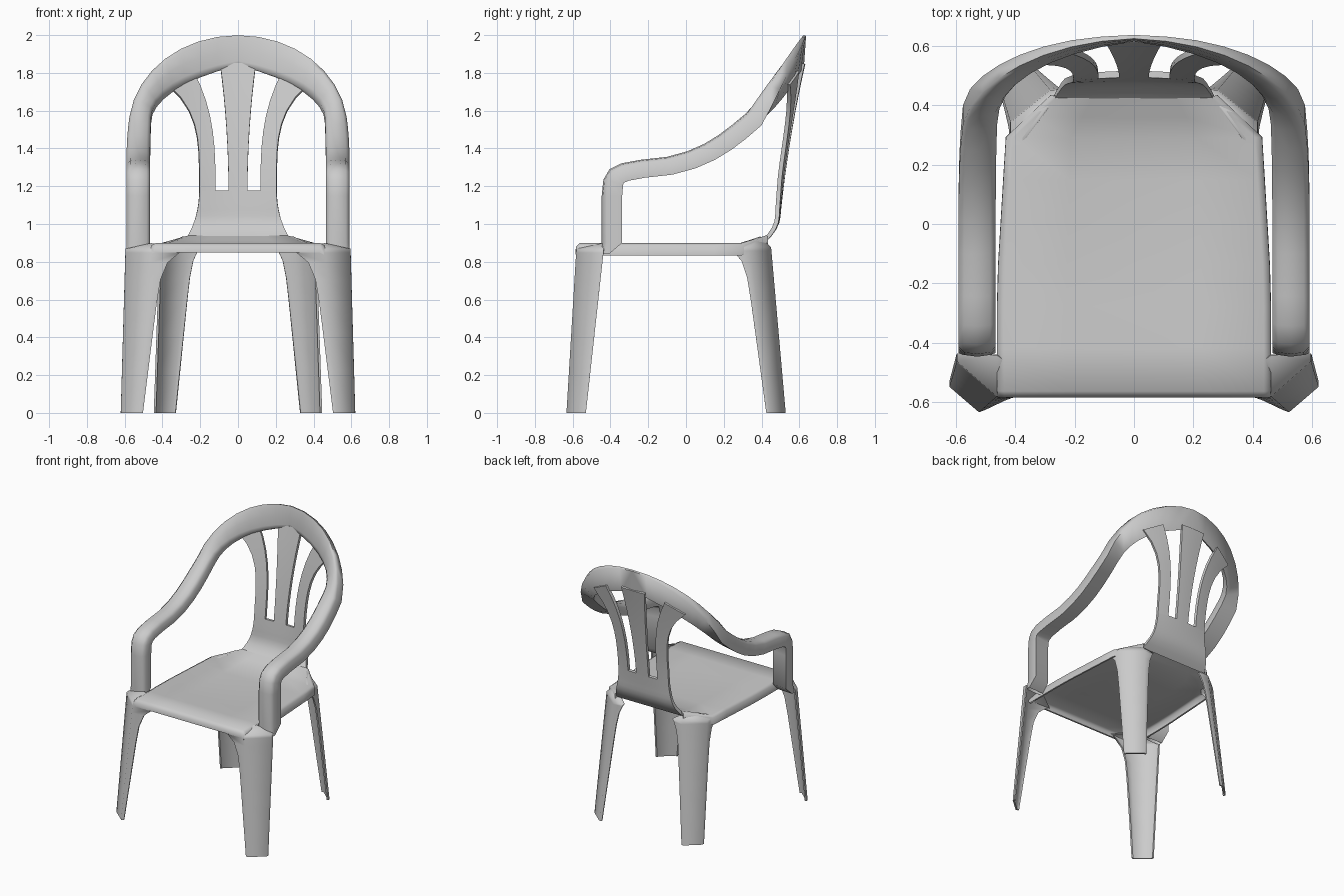
import bpy
import bmesh
import math
from mathutils import Vector
from mathutils.geometry import interpolate_bezier

default_cube = bpy.data.objects.get("Cube")
if default_cube:
    bpy.data.objects.remove(default_cube, do_unlink=True)

plastic = bpy.data.materials.new("light grey plastic")
plastic.use_nodes = True
colour = (0.6, 0.6, 0.6, 1)
plastic.diffuse_color = colour
plastic.node_tree.nodes["Principled BSDF"].inputs["Base Color"].default_value = colour


def apply_modifier(part, kind, **settings):
    modifier = part.modifiers.new(kind, kind)
    for setting, value in settings.items():
        setattr(modifier, setting, value)
    bpy.ops.object.modifier_apply(modifier=modifier.name)


def loft(name, rows, thickness, mirrored):
    """Skin rows of points; a thickness turns the skin into a moulded shell."""
    mesh = bpy.data.meshes.new(name)
    shell = bmesh.new()
    grid = [[shell.verts.new(point) for point in row] for row in rows]
    for low, high in zip(grid, grid[1:]):
        for a, b, c, d in zip(low, low[1:], high[1:], high):
            shell.faces.new((a, b, c, d))
    bmesh.ops.remove_doubles(shell, verts=shell.verts, dist=0.001)
    bmesh.ops.recalc_face_normals(shell, faces=shell.faces)
    shell.to_mesh(mesh)
    shell.free()
    mesh.materials.append(plastic)
    part = bpy.data.objects.new(name, mesh)
    bpy.context.collection.objects.link(part)
    bpy.ops.object.select_all(action="DESELECT")
    part.select_set(True)
    bpy.context.view_layer.objects.active = part
    if mirrored:
        apply_modifier(part, "MIRROR")
    if thickness:
        apply_modifier(part, "SOLIDIFY", thickness=thickness, offset=0)
    bpy.ops.object.shade_smooth_by_angle(angle=math.radians(75))


def fractions(count):
    return [step / count for step in range(count + 1)]


# Seat: flat shell with a shallow hollow, side skirts and a rolled front lip
seat_height = 0.893
seat_front = -0.56
corner_start = 0.29


def seat_row(y, drop=0.0):
    behind = max(0, y - corner_start)
    half = 0.455 - 0.06 * max(0, y + 0.2) - behind
    z = seat_height + behind * 0.3 - drop
    hollow = 0 if drop else 0.02 * max(0, 1 - (y / 0.45) ** 2)
    skirt = 0.01 if drop else 0.06
    right = [Vector((half, y, z - skirt)), Vector((half, y, z - 0.01)),
             Vector((half - 0.02, y, z)), Vector((half / 2, y, z - hollow))]
    return right + [Vector((-point.x, point.y, point.z)) for point in reversed(right)]


lip = seat_front - 0.018
seat_rows = [seat_row(lip, 0.045), seat_row(lip, 0.018)]
seat_rows += [seat_row(seat_front + t * (corner_start - seat_front)) for t in fractions(6)]
seat_rows += [seat_row(corner_start + t * 0.14) for t in fractions(2)[1:]]
loft("seat", seat_rows, 0.012, mirrored=False)


# Backrest: one leaning curved sheet, split into three slats above a lower panel
def on_back(x, z):
    above = max(0, z - 1.05)
    below = max(0, 1.05 - z)
    lean = 0.49 + 0.1 * above + 0.08 * above ** 2 - 4 * below ** 2
    wrap = 0.4 * x * x * min(1, max(0, z - 0.93) * 3)
    return Vector((x, lean - wrap, z))


def back_strip(name, left_edge, right_edge, columns, mirrored):
    rows = []
    for t in fractions(8):
        left, right = Vector(left_edge(t)), Vector(right_edge(t))
        rows.append([on_back(*left.lerp(right, s)) for s in fractions(columns)])
    loft(name, rows, 0.022, mirrored)


def panel_edge(side):
    return lambda t: (side * (0.205 + 0.07 * (1 - t) ** 2), 0.91 + 0.265 * t)


def centre_edge(side):
    return lambda t: (side * (0.05 + 0.045 * t ** 2), 1.17 + 0.68 * t)


back_strip("backrest_panel", panel_edge(-1), panel_edge(1), 8, False)
back_strip("centre_slat", centre_edge(-1), centre_edge(1), 4, False)
back_strip("side_slats", lambda t: (0.12 + 0.12 * t ** 3, 1.17 + 0.64 * t),
           lambda t: (0.205 + 0.17 * t ** 4, 1.17 + 0.57 * t), 3, True)

# Arms and top rim: post, bend, rising arm and arch in one continuous path
post_y = -0.44
post_heights = (0.84, 0.9)
arm_front = (-0.1, 1.35)
arm_back = (0.32, 1.58)
bend = ((post_y, 1.15), (post_y, 1.32), (-0.38, 1.32), arm_front)
rise = (arm_front, (0.1, 1.39), (0.2, 1.48), arm_back)


def rim_edge(x, arch_x, arch_handles, arch_top):
    points = [Vector((x, post_y, z)) for z in post_heights]
    for section, end_x in ((bend, x), (rise, arch_x)):
        controls = [Vector((across, *point))
                    for across, point in zip((x, x, x, end_x), section)]
        points += interpolate_bezier(*controls, 6)[:-1]
    start = Vector((arch_x, *arm_back))
    low, high = map(Vector, arch_handles)
    return points + interpolate_bezier(start, low, high, Vector(arch_top), 9)


outer_edge = rim_edge(0.59, 0.575, [(0.535, 0.47, 1.82), (0.3, 0.61, 2)], (0, 0.62, 2))
inner_edge = rim_edge(0.465, 0.46, [(0.46, 0.46, 1.67), (0.3, 0.57, 1.78)],
                      (0, 0.612, 1.84))

# The crowned solid band is deep along the arms and thins out towards the arch
rim_rows = []
last = len(outer_edge) - 1
for i, (outer, inner) in enumerate(zip(outer_edge, inner_edge)):
    path = (outer_edge[min(i + 1, last)] - outer_edge[max(i - 1, 0)]).normalized()
    depth = min(0.09, 0.09 - 0.1 * (outer.z - 1.6)) if i else 0.02
    skirt = Vector((0, path.z, -path.y)) * depth + Vector((0, 0.012, 0))
    section = [outer + skirt, outer + skirt * 0.2, outer.lerp(inner, 0.15),
               outer.lerp(inner, 0.5) - skirt * 0.06, outer.lerp(inner, 0.85),
               inner + skirt * 0.2, inner + skirt * 0.8]
    rim_rows.append(section + section[:1])
loft("arms_and_top_rim", rim_rows, 0, mirrored=True)


# Legs: splayed channels with a wide diagonal face, the returns flaring into the seat
def legs(name, foot, top, height, growth, flare, seat_corner):
    rows = []
    for step in fractions(7):
        u = 1 - (1 - step) ** 2
        side, end = [Vector(low).lerp(Vector(high), u) for low, high in zip(foot, top)]
        inset = Vector((0.015, 0.015)) + Vector(growth) * u + Vector(flare) * u ** 16
        side_return = (side.x, side.y - math.copysign(inset.y, side.y))
        end_return = (end.x - inset.x, end.y * 0.99)
        rows.append([(x, y, height * u) for x, y in (side_return, side, end, end_return)])
    rows.append([seat_corner] * 4)
    loft(name, rows, 0.012, mirrored=True)


legs("front_legs", foot=[(0.615, -0.545), (0.52, -0.627)],
     top=[(0.59, -0.46), (0.46, -0.575)], height=0.865,
     growth=(0.05, 0.01), flare=(0.12, 0), seat_corner=(0.46, -0.44, seat_height))
legs("back_legs", foot=[(0.44, 0.44), (0.345, 0.522)],
     top=[(0.41, 0.34), (0.28, 0.445)], height=0.875,
     growth=(0.025, 0.02), flare=(0.04, 0.08), seat_corner=(0.29, 0.39, 0.93))
